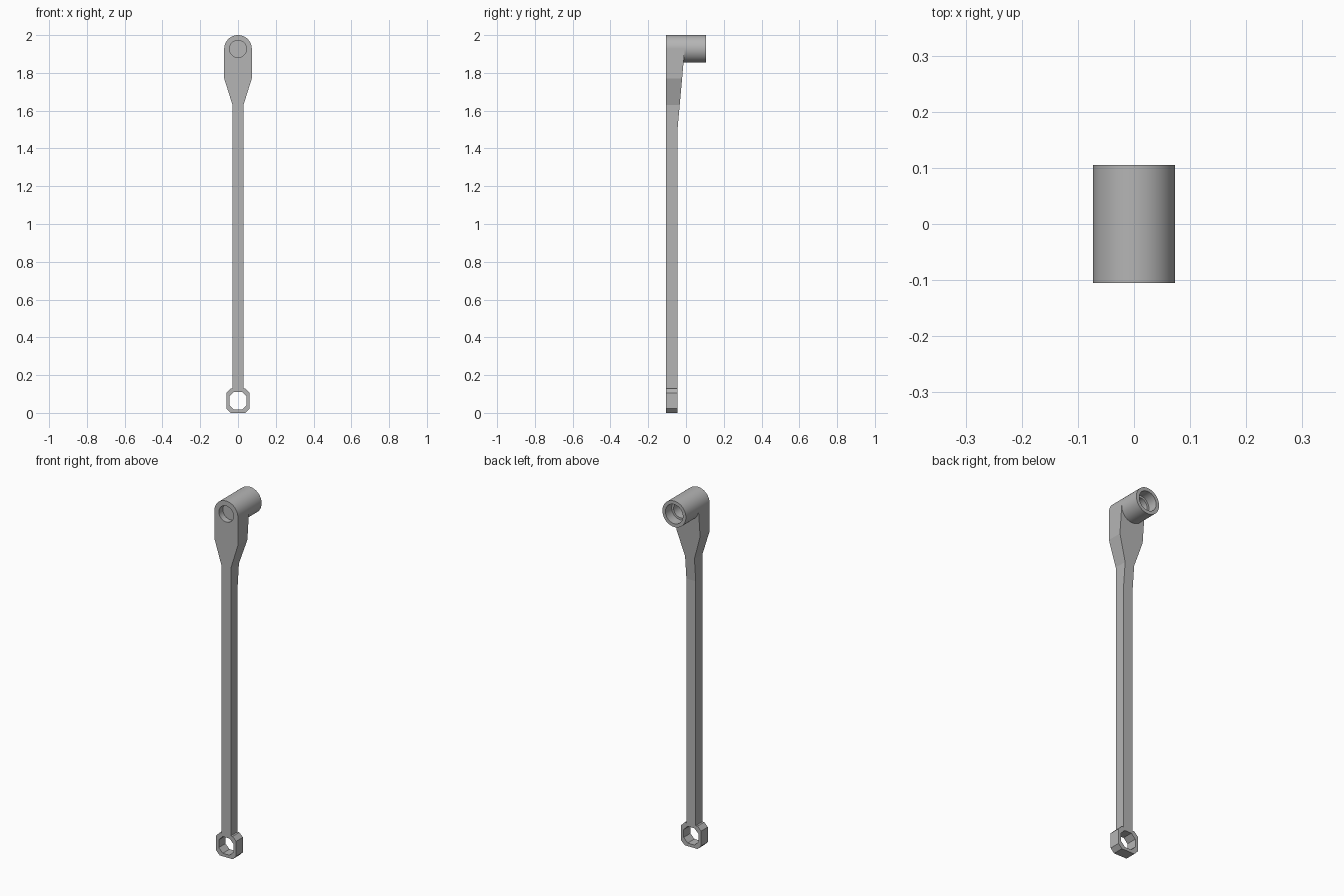
import bpy, bmesh, math
from mathutils import Vector

cube = bpy.data.objects.get("Cube")
if cube:
    bpy.data.objects.remove(cube, do_unlink=True)

mat = bpy.data.materials.new("plain grey")
mat.use_nodes = True
grey = (0.46, 0.46, 0.46, 1)
mat.diffuse_color = grey
mat.node_tree.nodes["Principled BSDF"].inputs["Base Color"].default_value = grey

FRONT, ARM_BACK, BACK = -0.105, -0.045, 0.105
HUB_Z, HUB_R, SEGS = 1.927, 0.073, 64
ARM_W, EYE_Z, EYE_TOP, SLOPE_Z = 0.029, 0.064, 0.128, 1.5


def finish(bm, name, smooth=False):
    bmesh.ops.remove_doubles(bm, verts=bm.verts, dist=1e-5)
    bmesh.ops.recalc_face_normals(bm, faces=bm.faces)
    mesh = bpy.data.meshes.new(name)
    bm.to_mesh(mesh)
    bm.free()
    mesh.materials.append(mat)
    obj = bpy.data.objects.new(name, mesh)
    bpy.context.collection.objects.link(obj)
    if smooth:
        bpy.ops.object.select_all(action="DESELECT")
        obj.select_set(True)
        bpy.context.view_layer.objects.active = obj
        bpy.ops.object.shade_smooth_by_angle(angle=math.radians(30))
    return obj


def back_y(z):
    # the back of the head leans outwards above the slender arm
    return ARM_BACK + max(0, z - SLOPE_Z) * 0.09


def slab(bm, outline, open_edges=()):
    """Front and back faces from an x-z outline, with walls between."""
    front = [bm.verts.new((x, FRONT, z)) for x, z in outline]
    back = [bm.verts.new((x, back_y(z), z)) for x, z in outline]
    bm.faces.new(front)
    bm.faces.new(back[::-1])
    n = len(outline)
    for i in range(n):
        if i not in open_edges:
            j = (i + 1) % n
            bm.faces.new((front[i], front[j], back[j], back[i]))


# slender arm, with a flared head that wraps the lower half of the sleeve
bm = bmesh.new()
slab(bm, [(-ARM_W, EYE_TOP), (ARM_W, EYE_TOP), (ARM_W, SLOPE_Z), (-ARM_W, SLOPE_Z)],
     open_edges=(0, 2))
half = SEGS // 2
arc = [(HUB_R * math.cos(math.pi * i / half), HUB_Z - HUB_R * math.sin(math.pi * i / half))
       for i in range(half + 1)]
side = [(ARM_W, SLOPE_Z), (ARM_W, 1.63), (HUB_R, 1.77)]
outline = [(-x, z) for x, z in side[::-1]] + side + arc
first = 2 * len(side)
slab(bm, outline, open_edges=[2] + list(range(first, first + half)))
finish(bm, "arm")

# round sleeve with a shallow front recess and a stepped rear bore
bm = bmesh.new()
profile = [(0, -0.07), (0.045, -0.07), (0.045, FRONT), (HUB_R, FRONT), (HUB_R, BACK),
           (0.054, BACK), (0.054, 0.05), (0.042, 0.05), (0.042, -0.04), (0, -0.04)]
pts = [bm.verts.new((r, y, HUB_Z)) for r, y in profile]
edges = [bm.edges.new(pair) for pair in zip(pts, pts[1:])]
bmesh.ops.spin(bm, geom=pts + edges, cent=Vector((0, 0, HUB_Z)), axis=(0, 1, 0),
               angle=2 * math.pi, steps=SEGS)
finish(bm, "pivot_sleeve", smooth=True)


# eight-sided eye at the foot of the arm
def chamfered(w, h, c):
    quarter = [(w, h - c), (w - c, h)]
    return (quarter + [(-x, z) for x, z in quarter[::-1]]
            + [(-x, -z) for x, z in quarter] + [(x, -z) for x, z in quarter[::-1]])


bm = bmesh.new()
outer, inner = chamfered(0.062, EYE_Z, 0.022), chamfered(0.046, 0.047, 0.025)
rings = [[bm.verts.new((x, y, z + EYE_Z)) for x, z in loop]
         for loop, y in ((outer, FRONT), (outer, ARM_BACK), (inner, ARM_BACK), (inner, FRONT))]
for a, b in zip(rings, rings[1:] + rings[:1]):
    for i in range(8):
        j = (i + 1) % 8
        bm.faces.new((a[i], a[j], b[j], b[i]))
finish(bm, "end_eye")
